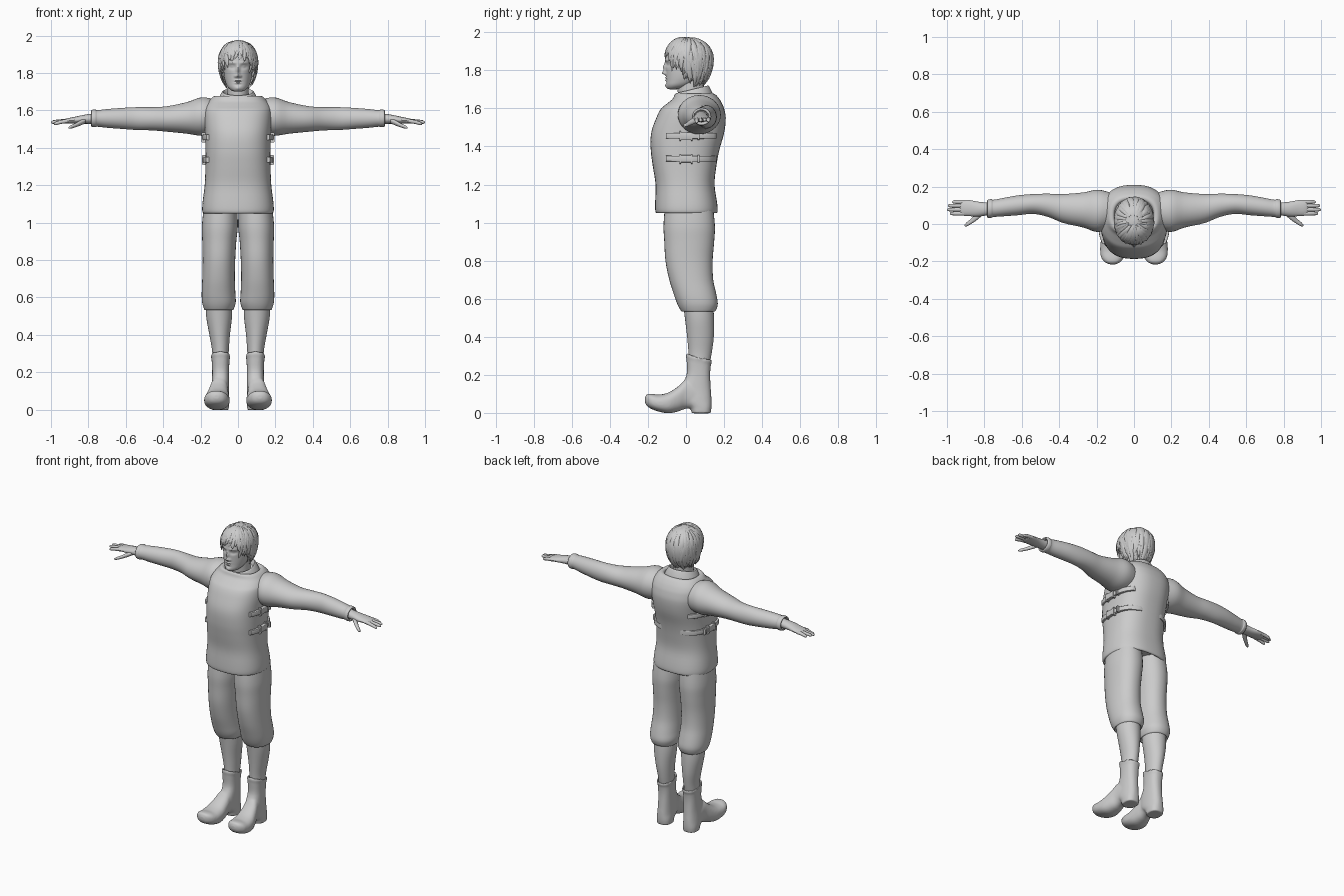
import bpy, bmesh, math, random
from mathutils import Vector

random.seed(4)


def spline(rings, steps):
    """Smoothly interpolate rings (centre, u axis, v axis) by chord length."""
    P = [[c for part in r for c in part] for r in rings]
    t = [0.0]
    for a, b in zip(P, P[1:]):
        t.append(t[-1] + math.dist(a, b) + 1e-6)
    n = len(P)
    M = []
    for i in range(n):
        a, b = max(i - 1, 0), min(i + 1, n - 1)
        M.append([(q - p) / (t[b] - t[a]) for p, q in zip(P[a], P[b])])
    out = []
    for i in range(n - 1):
        h = t[i + 1] - t[i]
        for k in range(steps + (i == n - 2)):
            s = k / steps
            w = (2*s**3 - 3*s*s + 1, (s**3 - 2*s*s + s) * h, 3*s*s - 2*s**3, (s**3 - s*s) * h)
            out.append([w[0]*p + w[1]*m + w[2]*q + w[3]*o
                        for p, m, q, o in zip(P[i], M[i], P[i + 1], M[i + 1])])
    return out


def loft(bm, rings, n=28, p=2.0, steps=4):
    """Skin a row of superellipse rings into a closed tube."""
    loops = []
    for f in spline(rings, steps):
        c, u, v = Vector(f[:3]), Vector(f[3:6]), Vector(f[6:])
        row = []
        for k in range(n):
            a = 2 * math.pi * k / n
            x, y = math.cos(a), math.sin(a)
            row.append(bm.verts.new(c + u * math.copysign(abs(x)**(2/p), x)
                                    + v * math.copysign(abs(y)**(2/p), y)))
        loops.append(row)
    for a, b in zip(loops, loops[1:]):
        for k in range(n):
            j = (k + 1) % n
            bm.faces.new((a[k], a[j], b[j], b[k]))
    bm.faces.new(loops[0])
    bm.faces.new(loops[-1])


def finish(name, bm, mirror=False, voxel=0, angle=50):
    bmesh.ops.recalc_face_normals(bm, faces=bm.faces)
    me = bpy.data.meshes.new(name)
    bm.to_mesh(me)
    bm.free()
    ob = bpy.data.objects.new(name, me)
    bpy.context.collection.objects.link(ob)
    bpy.ops.object.select_all(action='DESELECT')
    bpy.context.view_layer.objects.active = ob
    ob.select_set(True)
    bpy.ops.object.shade_smooth_by_angle(angle=math.radians(angle))
    if voxel:
        r = ob.modifiers.new("fuse", 'REMESH')
        r.mode, r.voxel_size, r.use_smooth_shade = 'VOXEL', voxel, True
        s = ob.modifiers.new("soften", 'SMOOTH')
        s.factor, s.iterations = 0.5, 5
    if mirror:
        m = ob.modifiers.new("mirror", 'MIRROR')
        m.use_mirror_merge = False
    return ob


def part(name, strips, mirror=False, voxel=0, **kw):
    bm = bmesh.new()
    for s in strips:
        loft(bm, s, **kw)
    return finish(name, bm, mirror, voxel)


def zr(z, xc, hx, yf, yb, tilt=0):   # horizontal ring
    return ((xc, (yf + yb) / 2, z), (hx, 0, 0), (0, (yb - yf) / 2, tilt))


def xr(x, y, z, hy, hz):             # ring across an arm
    return ((x, y, z), (0, hy, 0), (0, 0, hz))


def yr(y, xc, hx, zb, zt):           # ring across a foot
    return ((xc, y, (zb + zt) / 2), (hx, 0, 0), (0, 0, (zt - zb) / 2))


# Vest body
part("vest", [[zr(z, 0, *r) for z, *r in (
    (1.075, .17, -.14, .145), (1.05, .18, -.15, .155), (1.056, .19, -.16, .166),
    (1.1, .19, -.162, .164), (1.2, .178, -.16, .15), (1.3, .174, -.175, .16),
    (1.38, .174, -.185, .175), (1.47, .176, -.183, .2), (1.55, .182, -.156, .209),
    (1.6, .18, -.13, .2), (1.625, .172, -.1, .19), (1.65, .155, -.07, .175),
    (1.675, .13, -.058, .152), (1.675, .11, -.045, .135), (1.65, .1, -.03, .12))]],
    n=56, p=2.5)

# Shirt collar
part("shirt_collar", [[zr(z, 0, *r) for z, *r in (
    (1.6, .12, -.08, .15, .02), (1.65, .11, -.066, .142, .02), (1.69, .09, -.058, .125, .02),
    (1.7, .08, -.05, .115, .02), (1.67, .07, -.04, .1, .02))]], n=40)

# Side straps with buckles
straps, buckles = [], []
for z, hx, yc, hy in ((1.455, .179, .008, .19), (1.335, .176, -.007, .175)):
    path = []
    for i in range(10):
        y = -.105 + .265 * i / 9
        x = hx * (1 - abs((y - yc) / hy)**2.5)**.4
        path.append(((x + .003, y, z + .1 * (y - .03)**2), (.009, 0, 0), (0, 0, .015)))
    straps.append(path)
    for y0, y1, hz in ((-.035, -.025, .026), (.025, .035, .026), (-.035, .035, .019), (.06, .07, .02)):
        buckles.append([((hx + .004, y, z), (.013, 0, 0), (0, 0, hz)) for y in (y0, y1)])
part("side_strap", straps, True, n=16, p=6, steps=2)
part("strap_buckle", buckles, True, n=16, p=8, steps=1)

# Sleeves
part("sleeve", [[xr(*r) for r in (
    (.1, .075, 1.565, .085, .085), (.19, .07, 1.567, .113, .103), (.27, .075, 1.56, .094, .085),
    (.38, .083, 1.554, .077, .068), (.46, .1, 1.555, .062, .062), (.54, .107, 1.556, .053, .061),
    (.62, .1, 1.557, .053, .056), (.7, .09, 1.557, .049, .05), (.755, .083, 1.557, .046, .044),
    (.762, .083, 1.557, .05, .047), (.782, .081, 1.557, .048, .045), (.784, .081, 1.557, .04, .037),
    (.77, .081, 1.557, .036, .03))]], True, n=36)

# Hands: palm, four fingers, thumb
hand = [[xr(*r) for r in (
    (.75, .081, 1.557, .034, .03), (.8, .08, 1.554, .036, .026), (.84, .08, 1.551, .04, .022),
    (.88, .085, 1.547, .043, .017), (.92, .087, 1.543, .041, .013), (.93, .087, 1.542, .034, .008))]]
for y, tip, drop in ((.056, .985, .016), (.077, 1.0, .008), (.098, .995, .005), (.118, .972, .01)):
    hand.append([xr(x, y, 1.544 - drop * s, r, r) for x, s, r in (
        (.9, 0, .0105), (.94, .3, .0105), (tip - .012, .85, .009), (tip - .003, 1, .006), (tip, 1, .002))])
hand.append([xr(*r) for r in (
    (.815, .06, 1.545, .018, .014), (.845, .035, 1.532, .018, .014), (.87, .015, 1.52, .014, .011),
    (.895, -.002, 1.511, .011, .009), (.905, -.008, 1.507, .004, .004))])
part("hand", hand, True, n=16, steps=3)

# Breeches gathered at the knee, then stockings
part("breeches_leg", [[zr(*r) for r in (
    (1.1, .093, .088, -.11, .14), (.98, .097, .096, -.118, .152), (.9, .1, .091, -.114, .148),
    (.8, .102, .087, -.108, .14), (.7, .104, .087, -.088, .143), (.62, .104, .09, -.063, .16),
    (.575, .102, .09, -.047, .167), (.545, .102, .082, -.032, .16), (.532, .102, .074, -.02, .15),
    (.55, .102, .06, 0, .14))]], True, n=36, p=2.2)
part("stocking", [[zr(*r) for r in (
    (.6, .102, .07, -.02, .14), (.5, .101, .069, -.006, .147), (.4, .098, .055, .006, .146),
    (.32, .094, .045, .013, .136), (.26, .094, .042, .015, .125))]], True, n=32)

# Boots: shaft and foot fused
part("boot", [
    [zr(*r) for r in (
        (.27, .093, .042, .018, .12, -.015), (.297, .093, .048, .006, .133, -.016),
        (.285, .093, .052, 0, .137, -.016), (.265, .093, .048, .003, .131, -.012),
        (.2, .093, .045, .003, .127), (.13, .094, .046, -.03, .13), (.07, .096, .048, -.03, .134),
        (.03, .096, .048, .02, .134), (-.002, .096, .046, .03, .13))],
    [yr(*r) for r in (
        (.1, .095, .035, .03, .12), (.05, .098, .044, .022, .16), (0, .101, .047, .022, .175),
        (-.04, .106, .056, .008, .14), (-.09, .111, .066, -.002, .108), (-.14, .113, .068, .006, .096),
        (-.18, .115, .06, .02, .1), (-.205, .115, .04, .036, .098), (-.216, .115, .015, .055, .08))]],
    True, .006, n=36, p=2.4)

# Neck
part("neck", [[zr(*r) for r in (
    (1.62, 0, .065, -.03, .11), (1.68, 0, .058, -.043, .095), (1.76, 0, .056, -.045, .095))]])

# Head: lofted skull, with the face pushed in and out by soft bumps
bm = bmesh.new()
loft(bm, [zr(z, 0, *r) for z, *r in (
    (1.7, .012, -.085, -.05), (1.705, .032, -.098, -.015), (1.722, .053, -.104, .03),
    (1.75, .067, -.104, .08), (1.78, .074, -.105, .105), (1.82, .078, -.107, .122),
    (1.86, .083, -.109, .128), (1.9, .083, -.102, .123), (1.94, .069, -.076, .103),
    (1.965, .04, -.036, .07), (1.973, .008, .01, .03))], n=120, p=2.15, steps=8)
bumps = (  # x, z, x spread, z spread, y push
    (0, 1.815, .009, .022, -.014), (0, 1.786, .011, .010, -.02), (.014, 1.782, .006, .006, -.008),
    (.032, 1.833, .018, .011, .013), (.032, 1.834, .011, .007, -.008), (.03, 1.854, .02, .006, -.005),
    (0, 1.76, .017, .004, -.007), (0, 1.748, .013, .004, -.007), (0, 1.754, .02, .002, .004),
    (0, 1.737, .015, .005, .004), (0, 1.718, .015, .010, -.006))
for v in bm.verts:
    if v.co.y < -.02:
        v.co.y += sum(d * math.exp(-((abs(v.co.x) - x) / sx)**2 - ((v.co.z - z) / sz)**2)
                      for x, z, sx, sz, d in bumps)
finish("head", bm)

# Ears
part("ear", [[((x, .022, 1.805), (0, a, .004), (0, -.006, b)) for x, a, b in (
    (.07, .012, .02), (.085, .02, .03), (.092, .014, .024), (.093, .004, .01))]], True, n=20)


# Hair: a cap under many tapered locks
def scalp(a, th, r=1.0):
    c = math.cos(th)
    return Vector((.097 * r * math.sin(a) * math.sin(th), .014 - .12 * r * math.cos(a) * math.sin(th),
                   1.86 + (.114 if c > 0 else .16) * r * c))


def hairline(a):
    side = (1 - math.cos(a)) / 2          # 0 at the front, 1 at the back
    return math.radians(76 + 62 * min(1, side * 1.7))


bm = bmesh.new()
grid = [[bm.verts.new(scalp(a, .02 + (hairline(a) - .1) * j / 20)) for j in range(21)]
        for a in (2 * math.pi * i / 48 for i in range(48))]
for i in range(48):
    for j in range(20):
        b = grid[(i + 1) % 48]
        bm.faces.new((grid[i][j], b[j], b[j + 1], grid[i][j + 1]))
finish("hair_cap", bm)

locks = []
for i in range(150):
    a0 = i * 2.39996
    a0 = math.atan2(math.sin(a0), math.cos(a0))
    end = hairline(a0) + random.uniform(-.25, .22)
    start = random.uniform(.1, .55) * end
    swirl, flick = random.uniform(-.35, .35), random.uniform(0, .1)
    width = random.uniform(.011, .019)
    lock = []
    for s, w in ((0, .3), (.25, .9), (.5, 1), (.75, .8), (.92, .4), (1, .06)):
        a, th = a0 + swirl * s * s, start + (end - start) * s
        c = scalp(a, th, 1.01 + .03 * math.sin(math.pi * s) + flick * s**3)
        out = (c - Vector((0, .014, 1.86))).normalized()
        lock.append((c, Vector((math.cos(a), math.sin(a), 0)) * width * w, out * .007 * w))
    locks.append(lock)
part("hair_locks", locks, n=10, steps=3)
